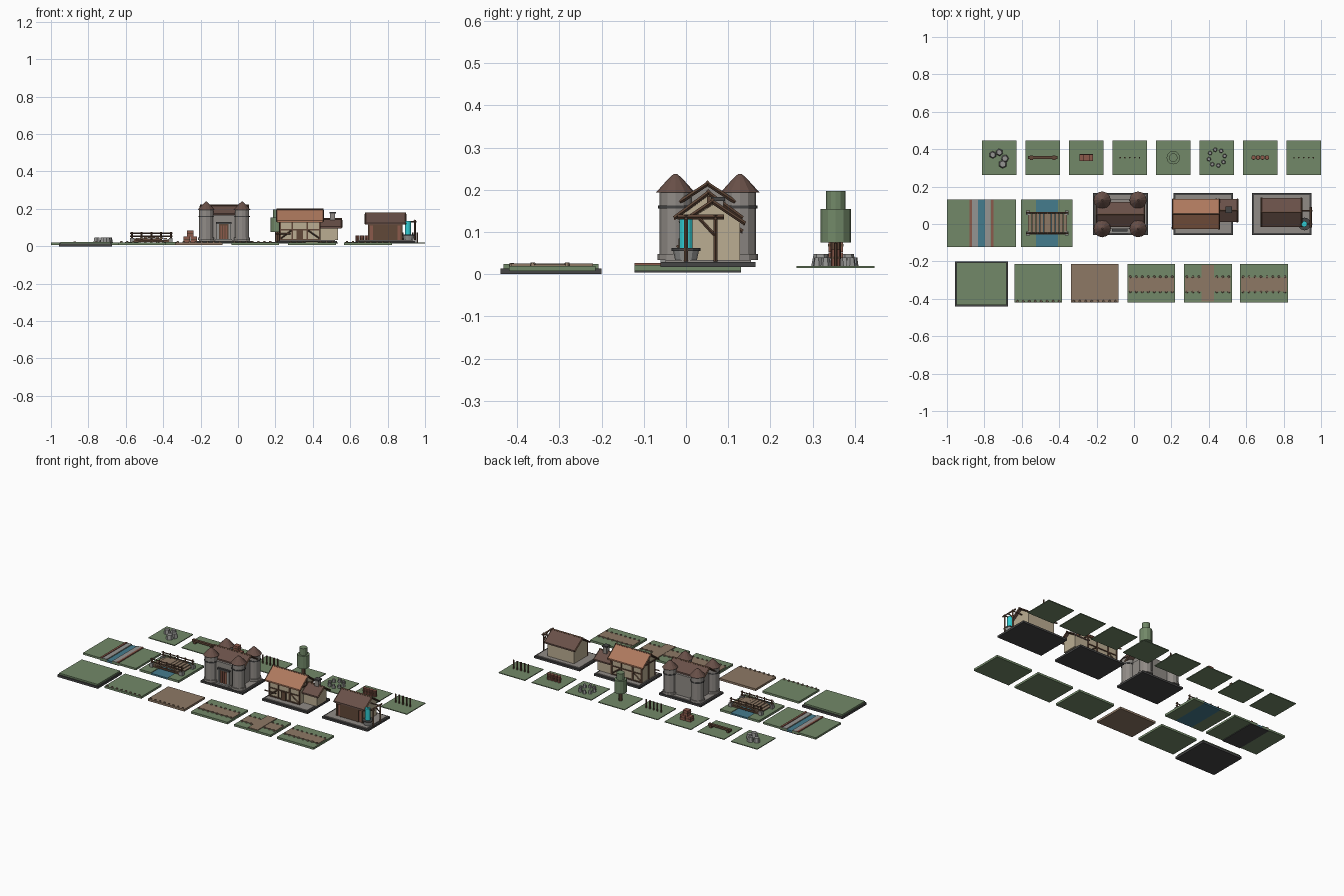
import bpy, bmesh, math, random
from mathutils import Vector

if "Cube" in bpy.data.objects:
    bpy.data.objects.remove(bpy.data.objects["Cube"])
random.seed(4)
COL = dict(grass=(.17, .25, .14), path=(.27, .19, .13), roof=(.14, .08, .065), tile=(.42, .19, .11),
           stone=(.28, .26, .24), dark=(.06, .06, .06), cream=(.5, .42, .29), wood=(.12, .065, .04),
           red=(.26, .1, .07), water=(.06, .2, .27), fall=(.03, .6, .65), rock=(.3, .3, .29))
MAT = {}
for k, c in COL.items():
    MAT[k] = bpy.data.materials.new(k)
    MAT[k].diffuse_color = (*c, 1)


def finish(name, bm, col):
    bmesh.ops.recalc_face_normals(bm, faces=bm.faces)
    me = bpy.data.meshes.new(name)
    bm.to_mesh(me)
    bm.free()
    ob = bpy.data.objects.new(name, me)
    me.materials.append(MAT[col])
    bpy.context.collection.objects.link(ob)
    return ob


def box(name, x0, x1, y0, y1, z0, z1, col):
    bm = bmesh.new()
    bmesh.ops.create_cube(bm, size=1)
    for v in bm.verts:
        v.co = ((x0 + x1) / 2 + v.co.x * (x1 - x0), (y0 + y1) / 2 + v.co.y * (y1 - y0),
                (z0 + z1) / 2 + v.co.z * (z1 - z0))
    return finish(name, bm, col)


def cyl(name, x, y, z0, z1, r, col, r2=None, n=12):
    bm = bmesh.new()
    bmesh.ops.create_cone(bm, cap_ends=True, segments=n, radius1=r, radius2=r if r2 is None else r2, depth=z1 - z0)
    bmesh.ops.translate(bm, verts=bm.verts, vec=(x, y, (z0 + z1) / 2))
    return finish(name, bm, col)


def beam(name, a, b, r, col='wood', n=4):
    a, b = Vector(a), Vector(b)
    bm = bmesh.new()
    bmesh.ops.create_cone(bm, cap_ends=True, segments=n, radius1=r, radius2=r, depth=(b - a).length)
    ob = finish(name, bm, col)
    ob.location = (a + b) / 2
    ob.rotation_euler = (b - a).to_track_quat('Z', 'Y').to_euler()
    return ob


def rock(name, x, y, z, r, h, col='rock'):
    bm = bmesh.new()
    bmesh.ops.create_cone(bm, cap_ends=True, segments=6, radius1=r, radius2=r * .75, depth=h)
    ob = finish(name, bm, col)
    ob.location = (x, y, z + h / 2)
    ob.rotation_euler.z = random.uniform(0, 3)


def prism(name, profile, x0, x1, col):
    # extrude a (y, z) outline along x
    bm = bmesh.new()
    f = bm.faces.new([bm.verts.new((x0, y, z)) for y, z in profile])
    ext = bmesh.ops.extrude_face_region(bm, geom=[f])['geom']
    bmesh.ops.translate(bm, verts=[g for g in ext if isinstance(g, bmesh.types.BMVert)], vec=(x1 - x0, 0, 0))
    return finish(name, bm, col)


def gable_roof(name, x0, x1, y0, y1, ze, zr, col, t=.009):
    m = (y0 + y1) / 2
    prism(name, [(y0, ze), (m, zr), (y1, ze), (y1, ze - t), (m, zr - t), (y0, ze - t)], x0, x1, col)
    beam(name + "_ridge", (x0 - .003, m, zr), (x1 + .003, m, zr), .005)
    for x in (x0, x1):
        for y in (y0, y1):
            beam(name + "_bargeboard", (x, y, ze - .004), (x, m, zr - .004), .005)


def house_body(name, x0, x1, y0, y1, z0, ze, zr, col):
    prism(name, [(y0, z0), (y1, z0), (y1, ze), ((y0 + y1) / 2, zr), (y0, ze)], x0, x1, col)


def plinth(name, x0, x1):
    box(name, x0, x1, -.06, .165, .017, .029, 'dark')
    box(name + "_paving", x0 + .011, x1 - .011, -.049, .154, .029, .034, 'stone')


# front row of ground tiles
box("raised_tile_base", -.957, -.674, -.44, -.2, 0, .014, 'dark')
box("raised_tile_grass", -.95, -.681, -.433, -.207, .014, .024, 'grass')
centres = [-.512, -.21, .0925, .395, .695]
for i, cx in enumerate(centres):
    box("ground_tile", cx - .128, cx + .128, -.42, -.215, .007, .02, 'path' if i == 1 else 'grass')
    if i < 2:
        for k in range(8):
            rock("edge_stone", cx - .112 + k * .032, -.413, .018, .007, .009, 'path')
    else:
        box("path_strip", cx - .122, cx + .122, -.36, -.285, .02, .0235, 'path')
        for k in range(8):
            for y in (-.363, -.282):
                x = cx - .112 + k * .032
                if i != 3 or abs(x - cx) > .04:
                    rock("path_edge_stone", x, y, .02, .007, .008, 'path')
    if i == 3:
        box("cross_path_strip", cx - .033, cx + .033, -.415, -.22, .02, .025, 'path')

# river tile
for x0, x1 in ((-1, -.834), (-.797, -.63)):
    box("river_bank", x0, x1, -.122, .13, .008, .02, 'grass')
box("river_bed", -.88, -.75, -.122, .13, .004, .009, 'dark')
box("river_water", -.834, -.797, -.122, .13, .009, .018, 'water')
for x in (-.873, -.758):
    box("bank_edging", x - .006, x + .006, -.122, .13, .02, .026, 'red')
for x in (-.85, -.781):
    box("bank_lip", x - .015, x + .015, -.122, .13, .02, .023, 'rock')

# bridge tile
for x0, x1 in ((-.603, -.524), (-.406, -.33)):
    box("bridge_bank", x0, x1, -.122, .13, .008, .022, 'grass')
box("bridge_water", -.524, -.406, -.122, .13, .008, .018, 'water')
N = 10
for k in range(N):
    u = (k + .5) / N
    x = -.567 + u * .209
    z = .03 + .014 * math.sin(u * math.pi)
    box("bridge_plank", x - .0093, x + .0093, -.055, .065, z, z + .007, 'path')
for y in (-.05, .06):
    box("bridge_girder", -.56, -.365, y - .005, y + .005, .024, .034, 'wood')
    for k in range(5):
        x = -.567 + k * .052
        beam("bridge_post", (x, y, .022), (x, y, .077), .005)
    for z in (.053, .069):
        beam("bridge_rail", (-.578, y, z), (-.35, y, z), .004)
    for x in (-.567, -.359):
        box("bridge_abutment", x - .01, x + .01, y - .011, y + .011, .02, .045, 'rock')

# castle
plinth("castle_base", -.22, .075)
house_body("castle_keep", -.17, .02, -.028, .13, .034, .165, .165, 'stone')
house_body("castle_gable", -.165, .015, .01, .092, .165, .185, .208, 'stone')
gable_roof("castle_roof", -.2, .055, -.015, .117, .175, .218, 'roof')
for x in (-.17, .022):
    for y in (-.025, .128):
        cyl("tower_foot", x, y, .034, .048, .043, 'stone')
        cyl("tower", x, y, .034, .195, .038, 'stone')
        cyl("tower_band", x, y, .156, .163, .041, 'dark')
        cyl("tower_roof", x, y, .194, .225, .046, 'roof', .018)
        cyl("tower_roof_tip", x, y, .225, .238, .018, 'roof', .004)
box("castle_door", -.102, -.05, -.034, -.027, .034, .12, 'wood')
for x in (-.108, -.044):
    box("door_jamb", x - .006, x + .006, -.038, -.026, .034, .125, 'rock')
box("door_lintel", -.118, -.034, -.04, -.026, .12, .13, 'dark')
for x in (-.089, -.076, -.063):
    box("door_plank", x - .004, x + .004, -.037, -.033, .036, .112, 'red')
box("castle_step", -.12, -.032, -.05, -.028, .034, .039, 'rock')

# house
plinth("house_base", .21, .53)
house_body("house_walls", .225, .44, -.01, .118, .034, .14, .187, 'cream')
gable_roof("house_roof", .208, .455, -.028, .134, .137, .197, 'tile')
for y in (-.011, .119):
    for x in (.227, .29, .37, .438):
        box("house_timber", x - .004, x + .004, y - .004, y + .004, .034, .138, 'wood')
    for z in (.037, .088, .134):
        box("house_rail", .223, .442, y - .004, y + .004, z - .003, z + .003, 'wood')
    beam("house_brace", (.229, y, .042), (.286, y, .085), .004)
    beam("house_brace", (.436, y, .042), (.374, y, .085), .004)
for x in (.224, .441):
    box("gable_tie", x - .004, x + .004, -.012, .12, .131, .138, 'wood')
    box("gable_post", x - .004, x + .004, .05, .058, .034, .185, 'wood')
box("house_door", .313, .347, -.018, -.009, .034, .085, 'wood')
beam("sign_beam", (.2, -.02, .066), (.28, -.02, .066), .004)
house_body("annex_walls", .44, .535, .025, .12, .034, .107, .137, 'cream')
gable_roof("annex_roof", .44, .553, .01, .134, .105, .145, 'roof')
box("chimney", .493, .519, .063, .089, .034, .178, 'stone')
box("chimney_cap", .489, .523, .059, .093, .174, .183, 'dark')

# workshop with water spout
plinth("workshop_base", .63, .95)
house_body("workshop_walls", .695, .88, 0, .128, .034, .125, .165, 'cream')
gable_roof("workshop_roof", .682, .895, -.015, .14, .124, .176, 'roof')
box("workshop_front", .698, .877, -.006, .001, .034, .122, 'red')
box("workshop_doorway", .73, .845, -.01, -.005, .034, .112, 'wood')
for x in (.7, .727, .848, .875):
    box("workshop_post", x - .005, x + .005, -.012, 0, .034, .124, 'wood')
box("workshop_lintel", .695, .88, -.013, 0, .11, .12, 'wood')
cyl("basin", .912, .0, .034, .057, .026, 'rock', .031)
cyl("basin_rim", .912, .0, .055, .062, .034, 'dark')
cyl("falling_water", .91, .0, .06, .135, .016, 'fall')
for y in (.0, .07):
    beam("spout_post", (.947, y, .03), (.947, y, .14), .005)
    beam("spout_arm", (.88, y, .132), (.955, y, .132), .004)
beam("spout_trough", (.945, -.02, .136), (.945, .09, .136), .006)
beam("spout_brace", (.947, .07, .09), (.947, .03, .134), .004)

# back row of small props
props = [-.72 + .2325 * i for i in range(8)]
Y, Z = .355, .02
for cx in props:
    box("prop_tile", cx - .0925, cx + .0925, Y - .0925, Y + .0925, .015, Z, 'grass')
for dx, dy, r in ((-.035, .015, .02), (0, .028, .02), (.018, -.035, .023), (.03, -.005, .021)):
    rock("boulder", props[0] + dx, Y + dy, Z, r, .028)
box("log_wall", props[1] - .078, props[1] + .078, Y - .008, Y + .008, .03, .042, 'wood')
for dx in (-.06, .06):
    box("log_support", props[1] + dx - .008, props[1] + dx + .008, Y - .012, Y + .012, Z, .036, 'wood')
for dx, z in ((-.019, Z), (.019, Z), (0, .053)):
    x = props[2] + dx
    box("crate", x - .017, x + .017, Y - .017, Y + .017, z, z + .032, 'red')
    box("crate_band", x - .018, x + .018, Y - .018, Y + .018, z + .013, z + .019, 'wood')
for cx in (props[3], props[7]):
    for k in range(5):
        cyl("stake", cx - .052 + k * .026, Y, Z, .074, .0045, 'wood', n=6)
cyl("tree_trunk", props[4], Y, Z, .077, .012, 'wood', n=8)
cyl("tree_lower_crown", props[4], Y, .075, .155, .036, 'grass')
cyl("tree_upper_crown", props[4], Y, .155, .197, .023, 'grass')
for k in range(8):
    a = k * math.tau / 8 + .2
    rock("ring_stone", props[5] + .043 * math.cos(a), Y + .043 * math.sin(a), Z, .012, .02)
for k in range(4):
    x = props[6] - .036 + k * .024
    cyl("barrel", x, Y, Z, .058, .0115, 'red', n=10)
    cyl("barrel_hoop", x, Y, .036, .042, .0125, 'wood', n=10)

for m in bpy.data.materials:
    if m.users and not m.is_grease_pencil:
        m.use_nodes = True
        m.node_tree.nodes["Principled BSDF"].inputs["Base Color"].default_value = m.diffuse_color
